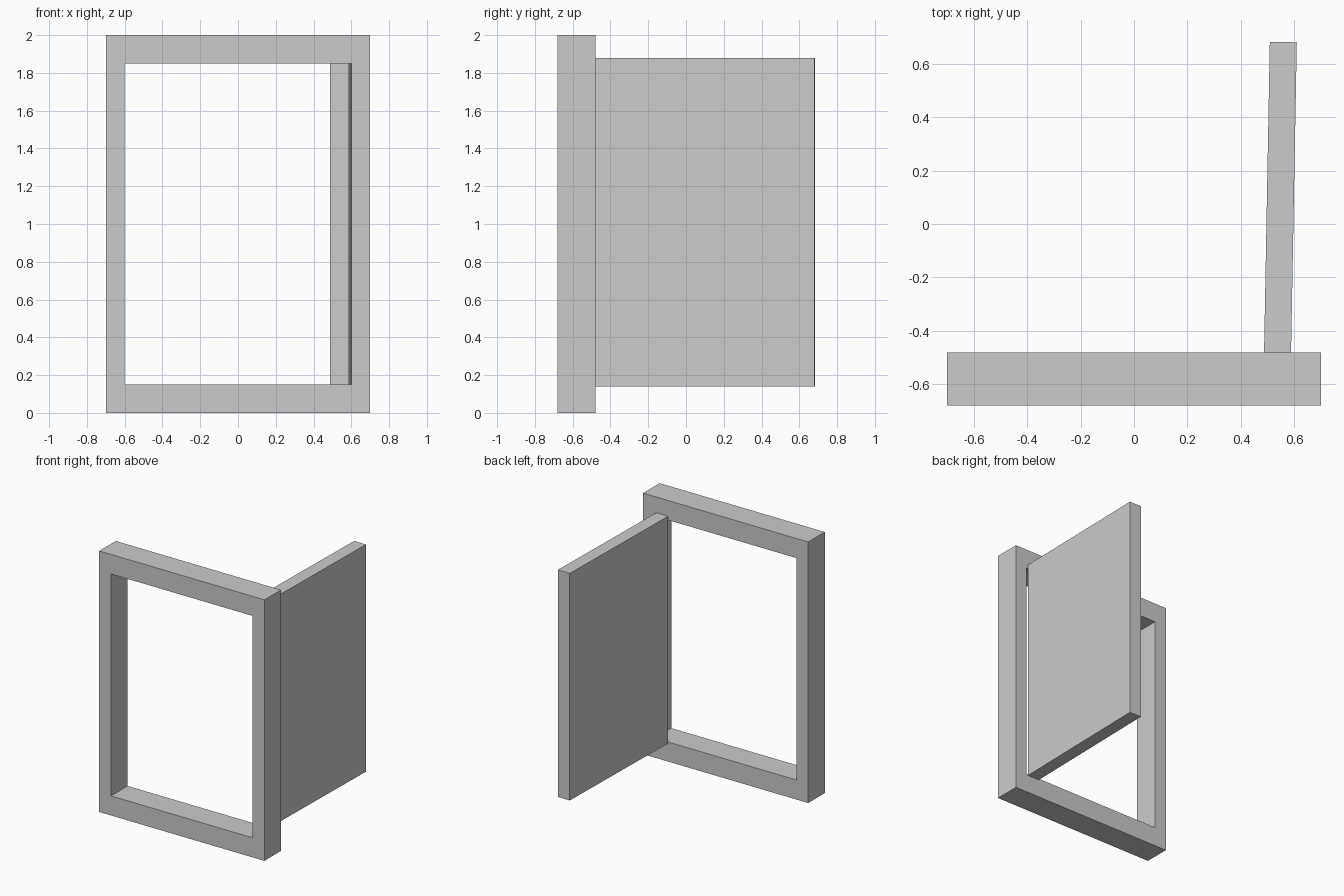
import bpy
import math

if "Cube" in bpy.data.objects:
    bpy.data.objects.remove(bpy.data.objects["Cube"])


def prism(name, loops, y0, y1):
    """Extrude an outer x-z loop with a matching inner loop (hole) along y."""
    outer, inner = loops
    n = len(outer)
    verts = [(x, y, z) for y in (y0, y1) for loop in (outer, inner) for x, z in loop]
    faces = []
    for i in range(n):
        j = (i + 1) % n
        faces += [
            (i, j, n + j, n + i),                              # front ring
            (2*n + j, 2*n + i, 3*n + i, 3*n + j),              # back ring
            (j, i, 2*n + i, 2*n + j),                          # outer sides
            (n + i, n + j, 3*n + j, 3*n + i),                  # inner sides
        ]
    mesh = bpy.data.meshes.new(name)
    mesh.from_pydata(verts, [], faces)
    ob = bpy.data.objects.new(name, mesh)
    bpy.context.collection.objects.link(ob)
    return ob


def rect(x, z0, z1):
    return [(-x, z0), (x, z0), (x, z1), (-x, z1)]


# Door frame: one rectangular ring
prism("door_frame", (rect(0.7, 0.0, 2.0), rect(0.6, 0.15, 1.85)), -0.68, -0.48)

# Door leaf: swung open at almost a right angle
bpy.ops.mesh.primitive_cube_add(size=1, location=(0.548, 0.10, 1.01),
                                rotation=(0, 0, math.radians(-1.06)))
door = bpy.context.object
door.name = "door_leaf"
door.scale = (0.101, 1.162, 1.74)
